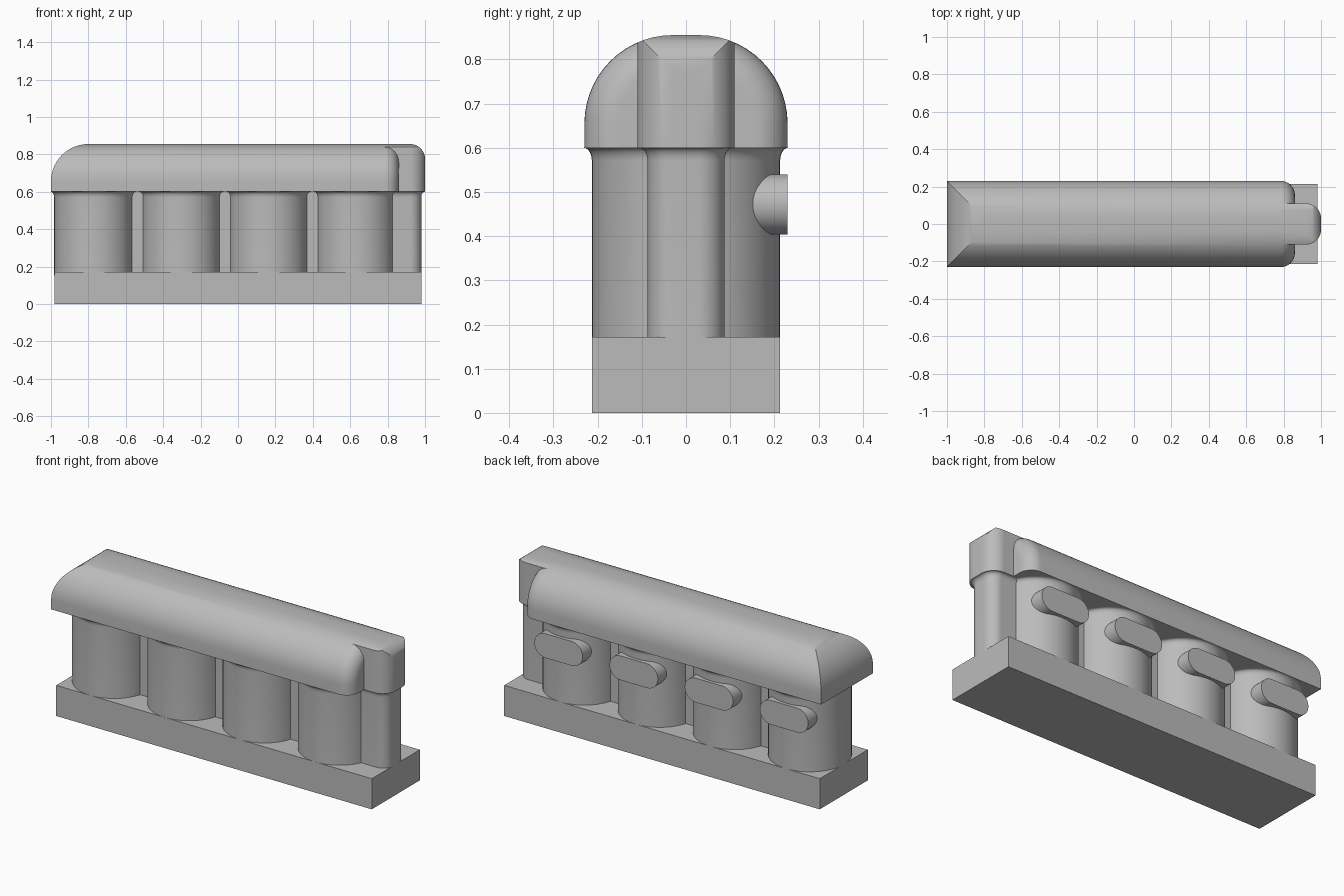
import bpy, bmesh, math
from mathutils import Vector

if "Cube" in bpy.data.objects:
    bpy.data.objects.remove(bpy.data.objects["Cube"])

metal = bpy.data.materials.new("cast_grey")
metal.use_nodes = True
GREY = (0.5, 0.5, 0.5, 1)
metal.diffuse_color = GREY
metal.node_tree.nodes["Principled BSDF"].inputs["Base Color"].default_value = GREY

HALF, BORE, DECK, RAIL, TOP = 0.23, 0.213, 0.172, 0.6, 0.855
CYLINDERS = [-0.77 + 0.467 * i for i in range(4)]


def rounded(corners, steps=14):
    """2D outline from (u, v, radius) square corners."""
    pts = []
    for i, (u, v, r) in enumerate(corners):
        p = Vector((u, v))
        if r == 0:
            pts.append(p)
            continue
        a = (Vector(corners[i - 1][:2]) - p).normalized()
        b = (Vector(corners[(i + 1) % len(corners)][:2]) - p).normalized()
        for k in range(steps + 1):
            t = math.pi / 2 * k / steps
            pts.append(p + r * (a * (1 - math.sin(t)) + b * (1 - math.cos(t))))
    return pts


def place(p, axis, d):
    return {"x": (d, p[0], p[1]), "y": (p[0], d, p[1]), "z": (p[0], p[1], d)}[axis]


def loft(name, axis, rings):
    """Skin a stack of (distance, outline) rings and cap both ends."""
    bm = bmesh.new()
    loops = [[bm.verts.new(place(p, axis, d)) for p in outline] for d, outline in rings]
    for low, high in zip(loops, loops[1:]):
        for i in range(len(low)):
            bm.faces.new((low[i - 1], low[i], high[i], high[i - 1]))
    bm.faces.new(loops[0])
    bm.faces.new(loops[-1])
    bmesh.ops.remove_doubles(bm, verts=bm.verts, dist=1e-5)
    bmesh.ops.recalc_face_normals(bm, faces=bm.faces)
    mesh = bpy.data.meshes.new(name)
    bm.to_mesh(mesh)
    bm.free()
    mesh.materials.append(metal)
    ob = bpy.data.objects.new(name, mesh)
    bpy.context.collection.objects.link(ob)
    return ob


def prism(name, axis, outline, lo, hi):
    return loft(name, axis, [(lo, outline), (hi, outline)])


def activate(ob):
    bpy.ops.object.select_all(action="DESELECT")
    ob.select_set(True)
    bpy.context.view_layer.objects.active = ob


def intersect(ob, cutter):
    mod = ob.modifiers.new("trim", "BOOLEAN")
    mod.operation, mod.solver, mod.object = "INTERSECT", "EXACT", cutter
    activate(ob)
    bpy.ops.object.modifier_apply(modifier=mod.name)
    bpy.data.objects.remove(cutter)


def smooth(ob):
    activate(ob)
    bpy.ops.object.shade_smooth_by_angle(angle=math.radians(30))


def arch(inset=0):
    h, t, r = HALF - inset, TOP - inset, 0.2 - inset
    return rounded([(-h, RAIL, 0), (-h, t, r), (h, t, r), (h, RAIL, 0)])


def side_cutter():
    # Lengthwise silhouette of the cover, rounded at both ends
    outline = rounded([(-1, RAIL - 0.1, 0), (-1, TOP, 0.2), (1, TOP, 0.08), (1, RAIL - 0.1, 0)])
    return prism("side_cutter", "y", outline, -0.5, 0.5)


def flared(name, outline_at):
    """Upright column that flares where it meets the cover."""
    rings = [(DECK - 0.02, outline_at(0))]
    for k in range(7):
        t = math.pi / 2 * k / 6
        rings.append((RAIL - 0.03 * (1 - math.sin(t)), outline_at(0.018 * (1 - math.cos(t)))))
    rings.append((RAIL + 0.01, outline_at(0)))
    smooth(loft(name, "z", rings))


# Base slab
prism("base", "z", rounded([(-0.98, -BORE, 0), (0.98, -BORE, 0), (0.98, BORE, 0), (-0.98, BORE, 0)]), 0, DECK)

# Cylinders with exhaust ports on the back
for i, x in enumerate(CYLINDERS):
    def circle(grow, x=x):
        r = BORE + grow
        return rounded([(x - r, -r, r), (x + r, -r, r), (x + r, r, r), (x - r, r, r)])
    flared(f"cylinder_{i + 1}", circle)
    z, w, r = 0.472, 0.15, 0.068
    port = rounded([(x - w, z - r, r), (x + w, z - r, r), (x + w, z + r, r), (x - w, z + r, r)])
    smooth(prism(f"port_{i + 1}", "y", port, 0.03, HALF))

# Web joining the cylinders
web = rounded([(CYLINDERS[0], -0.06, 0), (CYLINDERS[3], -0.06, 0),
               (CYLINDERS[3], 0.06, 0), (CYLINDERS[0], 0.06, 0)])
prism("web", "z", web, DECK - 0.02, RAIL + 0.01)


def tower_plan(grow):
    h, e, r = 0.087 + grow, 0.98 + grow, 0.06 + grow
    return rounded([(0.65, -h, 0), (e, -h, r), (e, h, r), (0.65, h, 0)])


# End tower
flared("tower", tower_plan)

# Main cover, rolled over at the tower end
rings = [(-1.1, arch())]
for k in range(11):
    t = math.pi / 2 * k / 10
    rings.append((0.785 + 0.075 * math.sin(t), arch(0.075 * (1 - math.cos(t)))))
cover = loft("cover", "x", rings)
intersect(cover, side_cutter())
smooth(cover)

# Tower cap, following the cover's arch
cap_plan = rounded([(0.6, -0.11, 0), (1, -0.11, 0.08), (1, 0.11, 0.08), (0.6, 0.11, 0)])
cap = prism("tower_cap", "z", cap_plan, RAIL - 0.05, 1)
intersect(cap, prism("arch_cutter", "x", arch(), 0.5, 1.2))
intersect(cap, side_cutter())
smooth(cap)
